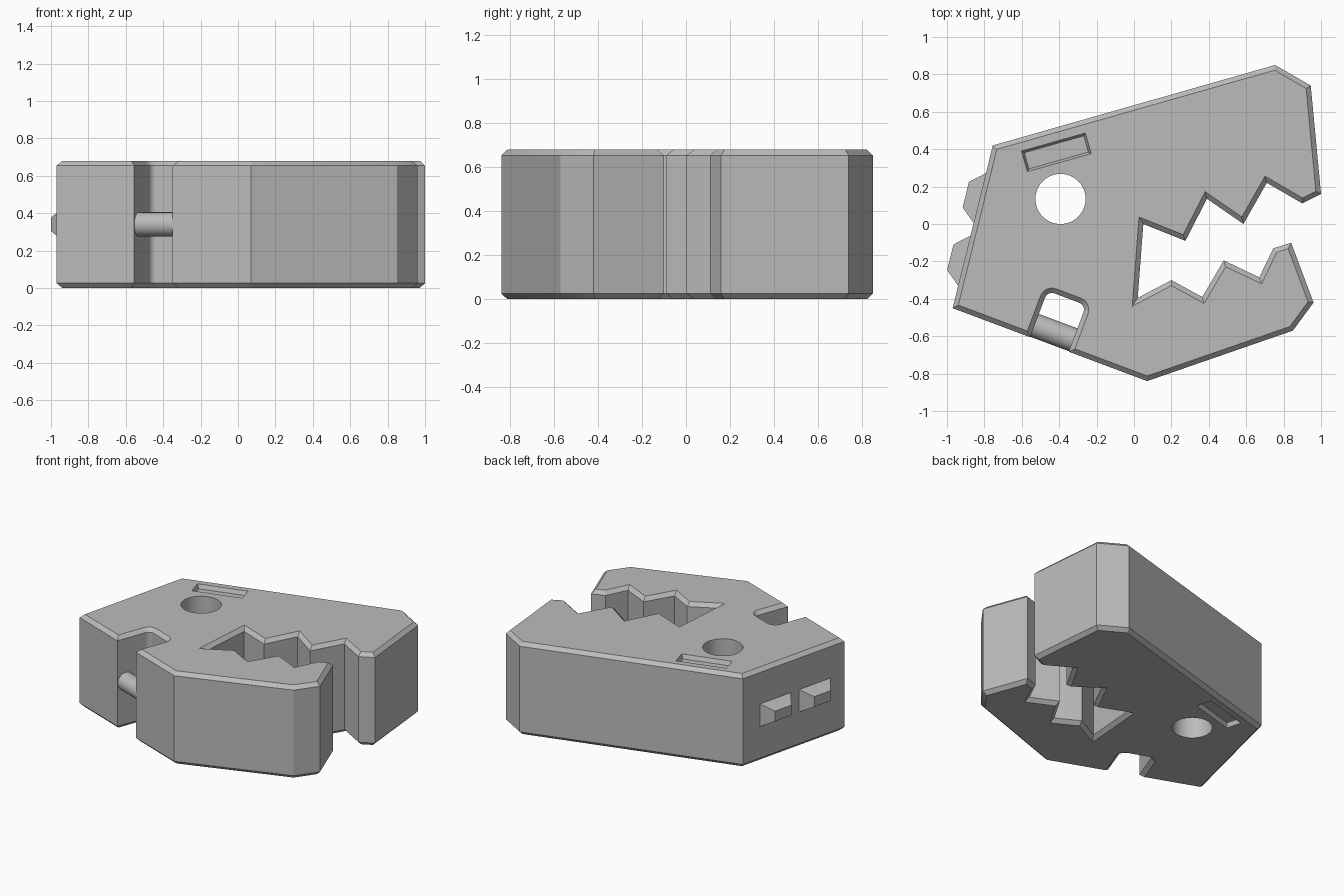
import bpy, bmesh, math
from mathutils import Vector, Matrix

if "Cube" in bpy.data.objects:
    bpy.data.objects.remove(bpy.data.objects["Cube"])

HEIGHT, CHAMFER = 0.68, 0.026
MID = HEIGHT / 2

grey = bpy.data.materials.new("plain grey")
grey.use_nodes = True
grey.diffuse_color = (0.5, 0.5, 0.5, 1)
grey.node_tree.nodes["Principled BSDF"].inputs["Base Color"].default_value = (0.5, 0.5, 0.5, 1)


def finish(name, bm):
    bmesh.ops.recalc_face_normals(bm, faces=bm.faces)
    mesh = bpy.data.meshes.new(name)
    bm.to_mesh(mesh)
    bm.free()
    mesh.materials.append(grey)
    obj = bpy.data.objects.new(name, mesh)
    bpy.context.collection.objects.link(obj)
    return obj


def loft(name, rings):
    """Skin a stack of equal-sized rings and cap both ends."""
    bm = bmesh.new()
    rows = [[bm.verts.new(p) for p in ring] for ring in rings]
    n = len(rows[0])
    for a, b in zip(rows, rows[1:]):
        for i in range(n):
            j = (i + 1) % n
            bm.faces.new((a[i], a[j], b[j], b[i]))
    bm.faces.new(rows[0][::-1])
    bm.faces.new(rows[-1])
    return finish(name, bm)


def inset(points, d):
    """Mitred inward offset of a counter-clockwise outline."""
    out = []
    for i, p in enumerate(points):
        a = (p - points[i - 1]).normalized()
        b = (points[(i + 1) % len(points)] - p).normalized()
        na, nb = Vector((-a.y, a.x)), Vector((-b.y, b.x))
        out.append(p + (na + nb) * d / (1 + na.dot(nb)))
    return out


def at(points, z):
    return [(p.x, p.y, z) for p in points]


def rect(w, h):
    return [Vector((x * w / 2, y * h / 2)) for x, y in ((-1, -1), (1, -1), (1, 1), (-1, 1))]


def cut(target, cutter):
    mod = target.modifiers.new(cutter.name, 'BOOLEAN')
    mod.operation, mod.solver, mod.object = 'DIFFERENCE', 'EXACT', cutter
    cutter.hide_render = True
    cutter.hide_viewport = True


# Notch in the lower edge, with rounded inner corners
heel, chin = Vector((-0.97, -0.45)), Vector((0.07, -0.84))
along = (chin - heel).normalized()
inward = Vector((-along.y, along.x))
start = heel + along * 0.443
WIDTH, DEPTH, R = 0.22, 0.265, 0.04
notch = [start]
for cx, a0 in ((R, 180), (WIDTH - R, 90)):
    for k in range(7):
        a = math.radians(a0 - 15 * k)
        notch.append(start + along * (cx + R * math.cos(a)) + inward * (DEPTH - R + R * math.sin(a)))
notch.append(start + along * WIDTH)

# Head silhouette with toothed open jaws
lower_jaw = [(0.85, -0.57), (0.96, -0.42), (0.84, -0.10), (0.745, -0.13), (0.67, -0.285),
             (0.48, -0.195), (0.365, -0.39), (0.2, -0.30), (0.02, -0.395)]
upper_jaw = [(0.05, 0.0), (0.275, -0.09), (0.39, 0.135), (0.585, 0.0), (0.71, 0.22),
             (0.9, 0.11), (1.0, 0.16), (0.945, 0.74), (0.755, 0.85), (-0.755, 0.42)]
outline = [heel] + notch + [chin] + [Vector(p) for p in lower_jaw + upper_jaw]
rim = inset(outline, CHAMFER)
head = loft("head_body", [at(rim, 0), at(outline, CHAMFER),
                          at(outline, HEIGHT - CHAMFER), at(rim, HEIGHT)])

# Round through hole
circle = [Vector((-0.393 + 0.134 * math.cos(k * math.tau / 64),
                  0.134 + 0.134 * math.sin(k * math.tau / 64))) for k in range(64)]
cut(head, loft("eye_hole_cutter", [at(circle, -0.1), at(circle, HEIGHT + 0.1)]))

# Shallow tapered brow pockets on both flat sides
for name, z, side in (("top", HEIGHT, 1), ("bottom", 0, -1)):
    steps = ((-0.03, 0.0), (0.03, 0.05))
    rings = [at(rect(0.33 + g, 0.09 + g), z + side * d) for d, g in steps]
    pocket = loft(name + "_brow_cutter", rings)
    pocket.data.transform(Matrix.Translation((-0.415, 0.383, 0)) @ Matrix.Rotation(math.radians(15.8), 4, 'Z'))
    cut(head, pocket)

# Cross pin in the notch
bm = bmesh.new()
bmesh.ops.create_cone(bm, cap_ends=True, segments=48, radius1=0.065, radius2=0.065, depth=WIDTH + 0.03)
pin = finish("notch_pin", bm)
centre = start + along * WIDTH / 2 + inward * 0.068
turn = Vector((along.x, along.y, 0)).to_track_quat('Z', 'Y').to_matrix().to_4x4()
pin.data.transform(Matrix.Translation((centre.x, centre.y, MID)) @ turn)

# Two tapered studs on the back of the head
back = (heel - outline[-1]).normalized()
outward = Vector((back.y, -back.x))
for name, distance in (("upper_stud", 0.29), ("lower_stud", 0.635)):
    foot = outline[-1] + back * distance
    rings = []
    for out, length, tall in ((-0.02, 0.275, 0.165), (0.0, 0.275, 0.165), (0.077, 0.142, 0.075)):
        rings.append([(*(foot + back * p.x + outward * out), MID + p.y) for p in rect(length, tall)])
    loft(name, rings)

# Smooth the round surfaces, keep the hard edges
for obj in (head, pin):
    bpy.ops.object.select_all(action='DESELECT')
    obj.select_set(True)
    bpy.context.view_layer.objects.active = obj
    if obj is head:
        for mod in list(obj.modifiers):
            bpy.ops.object.modifier_apply(modifier=mod.name)
    bpy.ops.object.shade_smooth_by_angle(angle=math.radians(25))
for obj in [o for o in bpy.data.objects if o.name.endswith("_cutter")]:
    bpy.data.objects.remove(obj)
